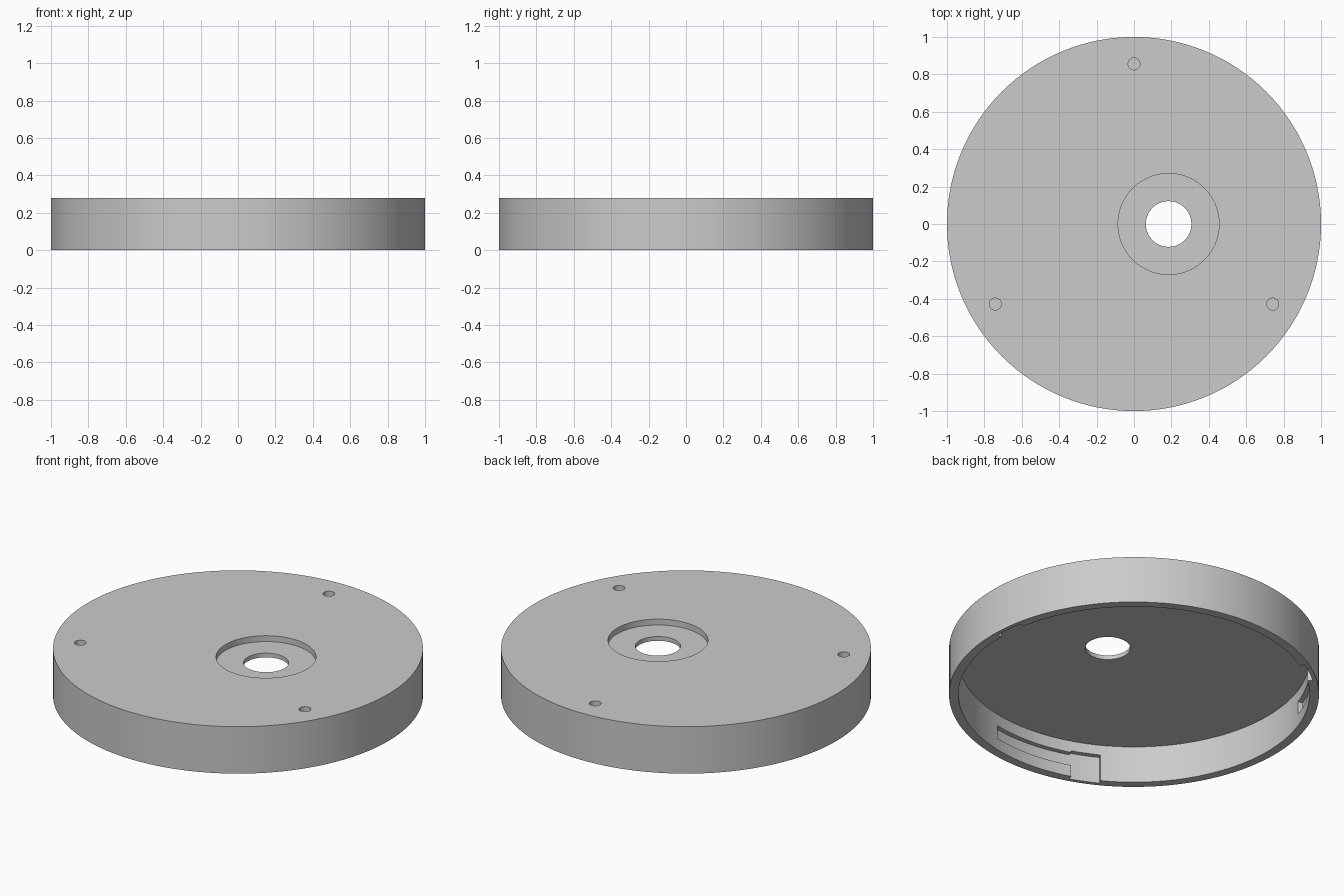
import bpy, bmesh
from math import cos, sin, radians

if "Cube" in bpy.data.objects:
    bpy.data.objects.remove(bpy.data.objects["Cube"], do_unlink=True)

HEIGHT, CEILING = 0.28, 0.22
INNER, RECESS = 0.949, 0.977

grey = bpy.data.materials.new("light grey")
grey.use_nodes = True
COLOUR = (0.6, 0.6, 0.6, 1)
grey.diffuse_color = COLOUR
grey.node_tree.nodes["Principled BSDF"].inputs["Base Color"].default_value = COLOUR


def prism(name, outline, z0, z1):
    """Extrude a counter-clockwise outline from z0 up to z1."""
    bm = bmesh.new()
    face = bm.faces.new([bm.verts.new((x, y, z0)) for x, y in outline])
    top = bmesh.ops.extrude_face_region(bm, geom=[face])["geom"]
    verts = [v for v in top if isinstance(v, bmesh.types.BMVert)]
    bmesh.ops.translate(bm, verts=verts, vec=(0, 0, z1 - z0))
    bmesh.ops.recalc_face_normals(bm, faces=bm.faces)
    mesh = bpy.data.meshes.new(name)
    bm.to_mesh(mesh)
    bm.free()
    mesh.materials.append(grey)
    obj = bpy.data.objects.new(name, mesh)
    bpy.context.collection.objects.link(obj)
    return obj


def arc(r, start, end, steps, cx=0, cy=0):
    angles = [radians(start + (end - start) * i / steps) for i in range(steps + 1)]
    return [(cx + r * cos(a), cy + r * sin(a)) for a in angles]


def circle(r, cx=0, cy=0, sides=128):
    return arc(r, 0, 360, sides, cx, cy)[:-1]


def sector(start, end):
    """Ring piece that bites into the inner wall."""
    steps = max(4, round((end - start) / 2.5))
    return arc(RECESS, start, end, steps) + arc(INNER - 0.05, end, start, steps)


def cut(target, outline, z0, z1):
    cutter = prism("cutter", outline, z0, z1)
    cutter.hide_render = True
    mod = target.modifiers.new("cut", "BOOLEAN")
    mod.operation, mod.solver, mod.object = "DIFFERENCE", "EXACT", cutter
    bpy.context.view_layer.objects.active = target
    bpy.ops.object.modifier_apply(modifier=mod.name)
    bpy.data.objects.remove(cutter, do_unlink=True)


# Round cap, hollow from below
cap = prism("round_cap", circle(1), 0, HEIGHT)
cut(cap, circle(INNER), -0.1, CEILING)

# Off-centre counterbore and through hole
cut(cap, circle(0.27, 0.185, 0, 96), HEIGHT - 0.035, HEIGHT + 0.1)
cut(cap, circle(0.122, 0.185, 0, 64), 0.1, HEIGHT + 0.1)

for i in range(3):
    # Blind holes in the top
    a = radians(90 + 120 * i)
    cut(cap, circle(0.032, 0.856 * cos(a), 0.856 * sin(a), 32), HEIGHT - 0.035, HEIGHT + 0.1)
    # Twist-lock recesses: open entry, then a slot along the wall
    entry = 1 + 120 * i
    cut(cap, sector(entry, entry + 10), -0.1, 0.16)
    cut(cap, sector(entry + 9, entry + 40), 0.07, 0.15)

bpy.ops.object.select_all(action="DESELECT")
cap.select_set(True)
bpy.context.view_layer.objects.active = cap
bpy.ops.object.shade_smooth_by_angle(angle=radians(30))
